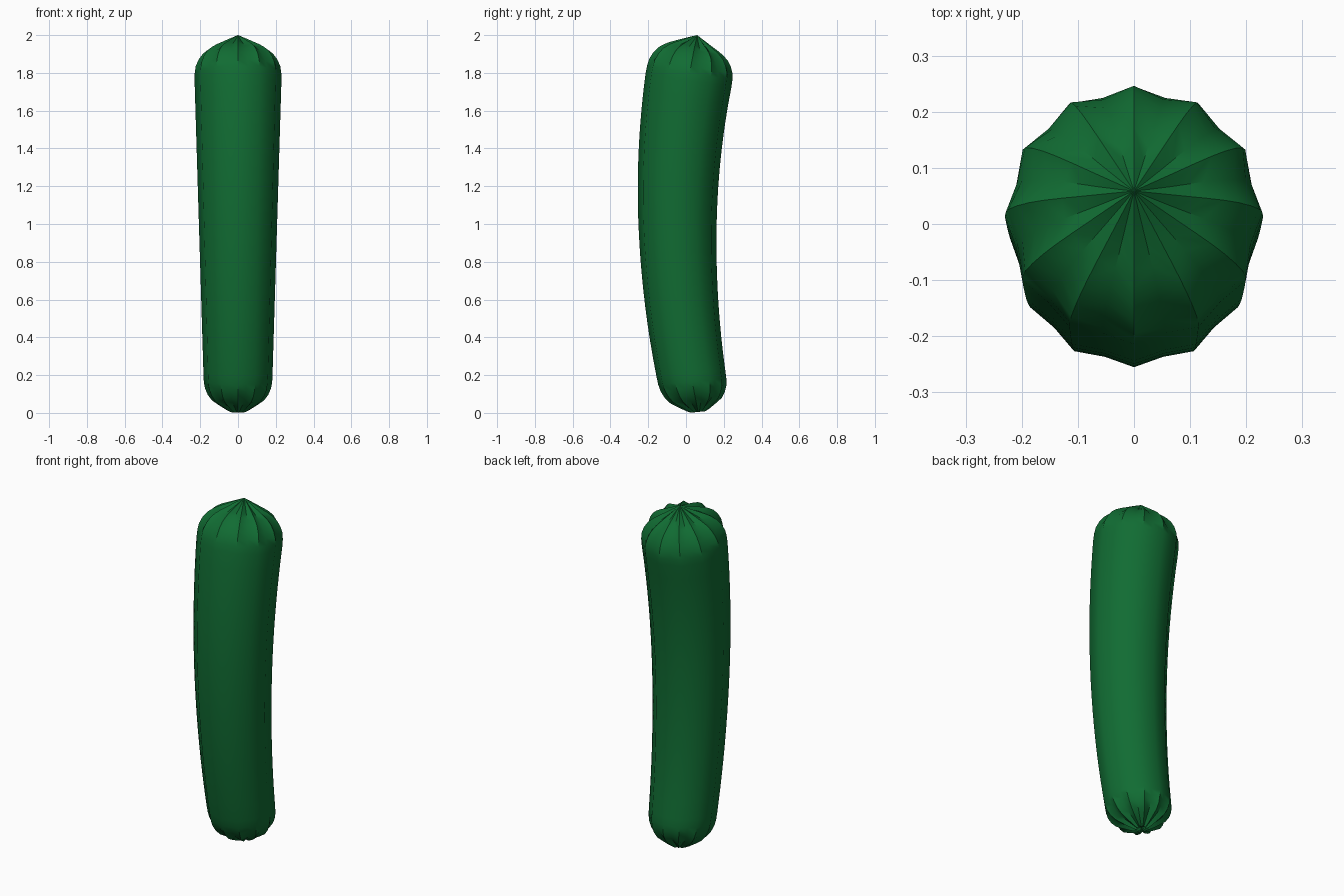
import bpy
import bmesh
from math import sin, cos, pi, radians
from mathutils import Vector

cube = bpy.data.objects.get("Cube")
if cube:
    bpy.data.objects.remove(cube, do_unlink=True)

RIDGES = 12
SIDES = RIDGES * 2
BODY_VALLEY = 0.945   # valley radius as a share of the ridge radius

# Profiles of the rounded ends: height, ridge radius, valley share
BOTTOM = [(0.005, 0.04, 0.6), (0.018, 0.065, 0.66), (0.04, 0.1, 0.74),
          (0.065, 0.137, 0.81), (0.095, 0.16, 0.87), (0.13, 0.175, 0.91),
          (0.165, 0.181, 0.935)]
TOP = [(1.8, 0.229, 0.94), (1.835, 0.224, 0.92), (1.87, 0.209, 0.88),
       (1.9, 0.187, 0.84), (1.922, 0.16, 0.8), (1.94, 0.128, 0.76),
       (1.957, 0.092, 0.72), (1.978, 0.048, 0.68)]


def axis(z):
    """Point on the bent centre line, and the slope for tilting the ring."""
    bend = 0.115 if z > 1.05 else 0.10
    y = -0.045 + bend * (z - 1.05) ** 2
    slope = 2 * bend * (z - 1.05)
    return Vector((0, y, z)), slope if z > 1.05 else slope * 0.5


def add_ring(bm, z, radius, valley):
    centre, slope = axis(z)
    across = Vector((0, 1, -slope)).normalized()
    ring = []
    for i in range(SIDES):
        a = 2 * pi * i / SIDES
        r = radius * (valley if i % 2 else 1)
        ring.append(bm.verts.new(centre + Vector((r * sin(a), 0, 0)) + across * r * cos(a)))
    return ring


# Long body widening evenly towards the top
STEPS = 18
body = []
for k in range(STEPS):
    t = k / (STEPS - 1)
    body.append((0.21 + 1.55 * t, 0.183 + 0.047 * t, BODY_VALLEY))

bm = bmesh.new()
rings = [add_ring(bm, *row) for row in BOTTOM + body + TOP]
for low, high in zip(rings, rings[1:]):
    for i in range(SIDES):
        j = (i + 1) % SIDES
        bm.faces.new((low[i], low[j], high[j], high[i]))

# Dimpled bottom and pointed top
for ring, z in ((rings[0], 0.016), (rings[-1], 2.0)):
    pole = axis(z)[0]
    tip = bm.verts.new(pole)
    for i in range(SIDES):
        bm.faces.new((ring[i], ring[(i + 1) % SIDES], tip))
bmesh.ops.recalc_face_normals(bm, faces=bm.faces[:])

mesh = bpy.data.meshes.new("ribbed_vegetable")
bm.to_mesh(mesh)
bm.free()
vegetable = bpy.data.objects.new("ribbed_vegetable", mesh)
bpy.context.collection.objects.link(vegetable)

# Dark green skin
skin = bpy.data.materials.new("dark_green_skin")
skin.use_nodes = True
colour = (0.0055, 0.15, 0.033, 1)
skin.diffuse_color = colour
skin.node_tree.nodes["Principled BSDF"].inputs["Base Color"].default_value = colour
mesh.materials.append(skin)

# Smooth body, creased ends
for other in bpy.context.selected_objects:
    other.select_set(False)
vegetable.select_set(True)
bpy.context.view_layer.objects.active = vegetable
bpy.ops.object.shade_smooth_by_angle(angle=radians(42))
